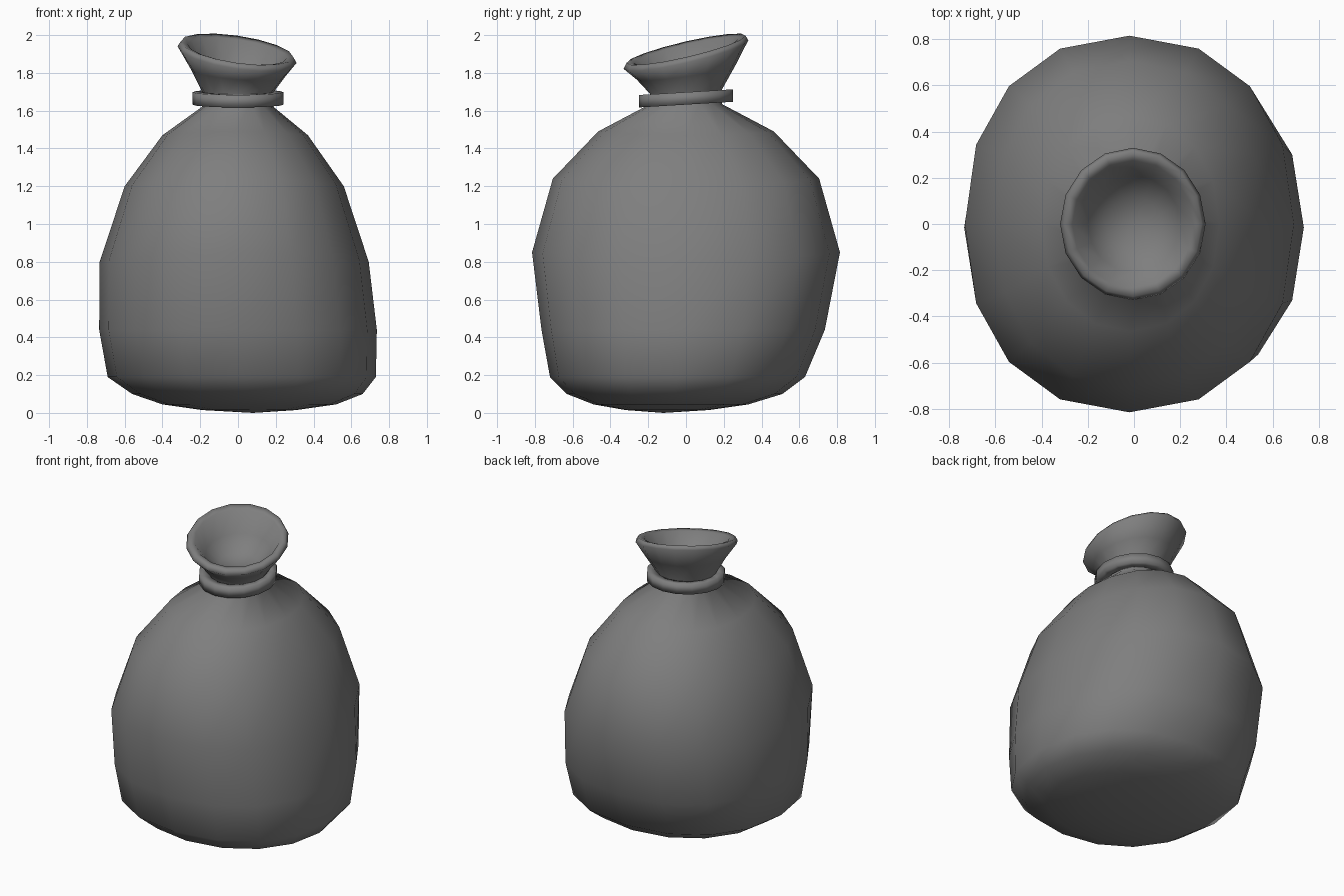
import bpy
import bmesh
from math import cos, sin, pi, copysign

SIDES = 16

cube = bpy.data.objects.get("Cube")
if cube:
    bpy.data.objects.remove(cube, do_unlink=True)

# Single cloth colour
cloth = bpy.data.materials.new("grey_cloth")
cloth.use_nodes = True
GREY = (0.21, 0.21, 0.21, 1)
cloth.diffuse_color = GREY
cloth.node_tree.nodes["Principled BSDF"].inputs["Base Color"].default_value = GREY


def soft(v, power):
    """Push an ellipse slightly towards a rounded square."""
    return copysign(abs(v) ** power, v)


def ring(cx, cy, rx, ry, z, slope_x=0, slope_y=0, saddle=0, power=1):
    """One loop of points; slope tilts it and saddle lifts the y ends."""
    points = []
    for i in range(SIDES):
        a = 2 * pi * i / SIDES
        dx, dy = rx * soft(cos(a), power), ry * soft(sin(a), power)
        points.append((cx + dx, cy + dy,
                       z + slope_x * dx + slope_y * dy - saddle * cos(2 * a)))
    return points


def loft(name, rings, start=None, end=None, closed=False):
    """Skin rings from bottom to top, closing the ends with poles."""
    bm = bmesh.new()
    loops = [[bm.verts.new(p) for p in r] for r in rings]
    pairs = list(zip(loops, loops[1:]))
    if closed:
        pairs.append((loops[-1], loops[0]))
    for low, high in pairs:
        for i in range(SIDES):
            j = (i + 1) % SIDES
            bm.faces.new((low[i], low[j], high[j], high[i]))
    for pole, loop in ((start, loops[0]), (end, loops[-1])):
        if pole:
            tip = bm.verts.new(pole)
            for i in range(SIDES):
                bm.faces.new((loop[i], loop[(i + 1) % SIDES], tip))
    bmesh.ops.recalc_face_normals(bm, faces=bm.faces)
    for face in bm.faces:
        face.smooth = True
    mesh = bpy.data.meshes.new(name)
    bm.to_mesh(mesh)
    bm.free()
    mesh.materials.append(cloth)
    obj = bpy.data.objects.new(name, mesh)
    bpy.context.collection.objects.link(obj)
    return obj


# Sack: sagging base, full belly, narrow shoulders
sack = [
    ring(0.06, -0.1, 0.25, 0.22, 0.015),
    ring(0.06, -0.08, 0.46, 0.41, 0.045),
    ring(0.05, -0.06, 0.61, 0.57, 0.1, power=0.95),
    ring(0.02, -0.045, 0.71, 0.675, 0.19, power=0.9),
    ring(0, -0.015, 0.735, 0.75, 0.44, power=0.9),
    ring(-0.02, 0, 0.712, 0.815, 0.825, saddle=0.025, power=0.9),
    ring(-0.02, 0, 0.58, 0.705, 1.22, saddle=0.02, power=0.9),
    ring(-0.015, 0, 0.385, 0.465, 1.48, saddle=0.01, power=0.95),
    ring(0, 0, 0.17, 0.19, 1.635),
]

# Gathered neck flaring into a tilted, rounded lip and hollow mouth
mouth = [
    ring(0, 0, 0.19, 0.19, 1.70, 0, 0.06),
    ring(0, 0, 0.25, 0.26, 1.80, -0.08, 0.14),
    ring(-0.005, 0, 0.315, 0.33, 1.897, -0.14, 0.23),
    ring(-0.005, 0, 0.298, 0.315, 1.925, -0.14, 0.23),
    ring(-0.005, 0, 0.262, 0.275, 1.915, -0.14, 0.23),
    ring(0, 0, 0.2, 0.21, 1.82, -0.08, 0.14),
    ring(0, 0, 0.12, 0.12, 1.75, 0, 0.06),
]
loft("sack", sack + mouth, start=(0.08, -0.12, 0), end=(0, 0, 1.73))

# Cord tied round the neck, square in section
cord = [ring(0, 0, r, r + 0.01, z, 0, 0.06)
        for r, z in ((0.18, 1.632), (0.24, 1.632), (0.24, 1.698), (0.18, 1.698))]
loft("neck_cord", cord, closed=True)
